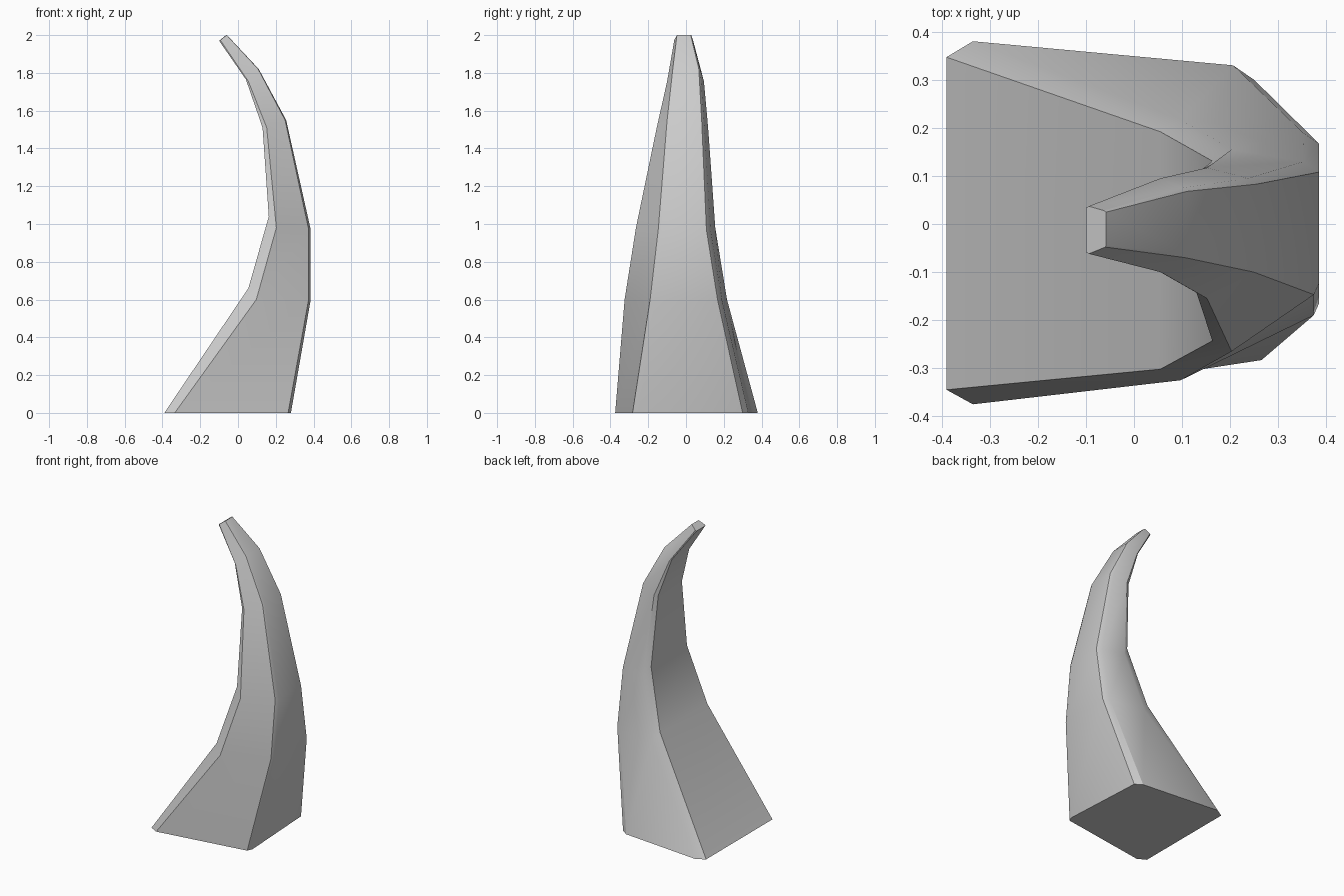
import bpy, bmesh

if "Cube" in bpy.data.objects:
    bpy.data.objects.remove(bpy.data.objects["Cube"])

# Horn cross-sections, base to tip:
# (x inner, x inner chamfer, x outer front, x outer back,
#  z inner, z chamfer, z outer,
#  y front inner, y front outer, y back inner, y back outer)
SECTIONS = [
    (-.39, -.335, .28, .25, 0, 0, 0, -.375, -.283, .38, .33),
    (.055, .097, .385, .385, .66, .60, .60, -.325, -.19, .217, .19),
    (.163, .203, .385, .385, 1.04, .98, .97, -.265, -.147, .155, .13),
    (.13, .152, .255, .255, 1.51, 1.51, 1.55, -.155, -.10, .117, .095),
    (.042, .055, .11, .11, 1.765, 1.755, 1.82, -.10, -.07, .095, .075),
    (-.10, -.094, -.058, -.058, 1.97, 1.974, 2.0, -.062, -.048, .037, .028),
]


def ring_points(s):
    """Four-sided section with chamfered corners."""
    xi, xc, xf, xb, zi, zc, zo, yfi, yfo, ybi, ybo = s
    c = xc - xi
    return [
        (xi, yfi + .55 * c, zi), (xc, yfi, zc),
        (xf - .27 * c, yfo, zo), (xf, yfo + .6 * c, zo),
        (xb, ybo - .55 * c, zo), (xb - .8 * c, ybo, zo),
        (xc, ybi, zc), (xi, ybi - .6 * c, zi),
    ]


# Loft the curved horn through its sections
bm = bmesh.new()
rings = [[bm.verts.new(p) for p in ring_points(s)] for s in SECTIONS]
for lower, upper in zip(rings, rings[1:]):
    for i in range(8):
        j = (i + 1) % 8
        bm.faces.new((lower[i], lower[j], upper[j], upper[i]))
bm.faces.new(rings[0][::-1])
bm.faces.new(rings[-1])
bmesh.ops.recalc_face_normals(bm, faces=bm.faces)

mesh = bpy.data.meshes.new("horn")
bm.to_mesh(mesh)
bm.free()
horn = bpy.data.objects.new("horn", mesh)
bpy.context.collection.objects.link(horn)

# Soft shading along the length, crisp chamfers
bpy.context.view_layer.objects.active = horn
horn.select_set(True)
bpy.ops.object.shade_smooth_by_angle(angle=0.5)
